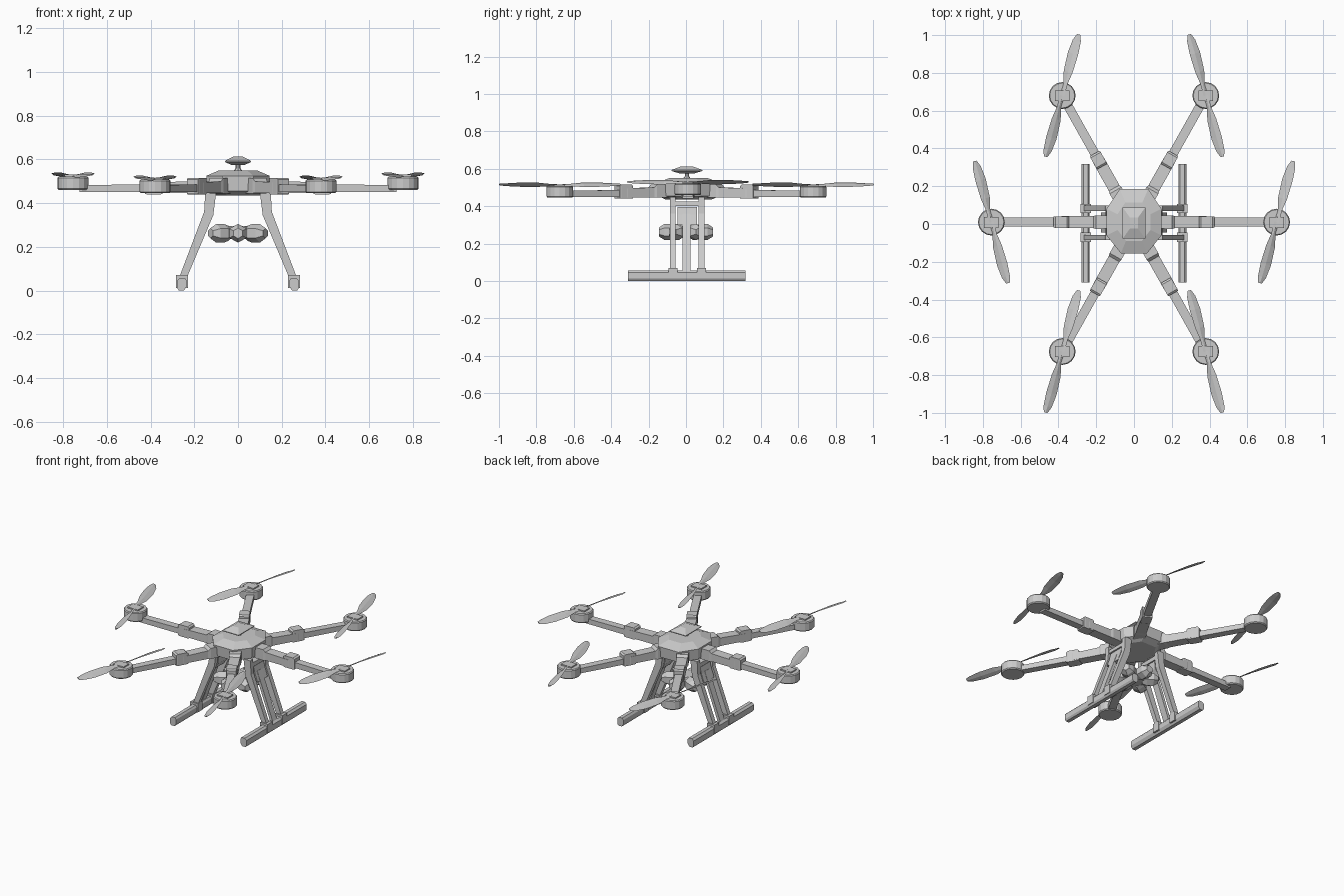
import bpy, bmesh, math
from mathutils import Vector, Matrix

if "Cube" in bpy.data.objects:
    bpy.data.objects.remove(bpy.data.objects["Cube"])


def loft(name, rings):
    """Skin equal-length rings of 3D points and cap both ends."""
    bm = bmesh.new()
    vs = [[bm.verts.new(p) for p in r] for r in rings]
    n = len(vs[0])
    for a, b in zip(vs, vs[1:]):
        for i in range(n):
            j = (i + 1) % n
            bm.faces.new((a[i], a[j], b[j], b[i]))
    bm.faces.new(vs[0])
    bm.faces.new(vs[-1])
    bmesh.ops.recalc_face_normals(bm, faces=bm.faces)
    me = bpy.data.meshes.new(name)
    bm.to_mesh(me)
    bm.free()
    ob = bpy.data.objects.new(name, me)
    bpy.context.collection.objects.link(ob)
    return ob


def box(name, x0, x1, y0, y1, z0, z1):
    return loft(name, [[(x0, y0, z), (x1, y0, z), (x1, y1, z), (x0, y1, z)] for z in (z0, z1)])


def disc(name, cx, cy, levels, sides=16):
    """Stack of circles: levels are (radius, z)."""
    return loft(name, [[(cx + r * math.cos(2 * math.pi * i / sides),
                         cy + r * math.sin(2 * math.pi * i / sides), z)
                        for i in range(sides)] for r, z in levels])


def beam(name, origin, ang, sections):
    """Rectangular beam along a heading: sections are (distance, half width, z0, z1)."""
    o, d = Vector(origin), Vector((math.cos(ang), math.sin(ang), 0))
    s, up = Vector((-d.y, d.x, 0)), Vector((0, 0, 1))
    return loft(name, [[o + d * r - s * w + up * a, o + d * r + s * w + up * a,
                        o + d * r + s * w + up * b, o + d * r - s * w + up * b]
                       for r, w, a, b in sections])


def blade(name, hub, ang, hand):
    """Twisted blade: sections are (radius, low edge, high edge, low z, high z)."""
    o, d = Vector(hub), Vector((math.cos(ang), math.sin(ang), 0))
    s = Vector((-d.y, d.x, 0)) * hand
    rings = []
    for r, lo, hi, zl, zh in ((0.0, -.012, .012, -.004, .004), (.07, -.012, .012, -.006, .008),
                              (.13, -.026, .022, -.010, .014), (.23, -.030, .026, -.008, .014),
                              (.30, -.022, .022, -.004, .010), (.335, -.008, .012, 0, .008)):
        mid = o + d * r + s * (lo + hi) / 2
        zm = (zl + zh) / 2
        rings.append([o + d * r + s * lo + Vector((0, 0, zl)), mid + Vector((0, 0, zm - .003)),
                      o + d * r + s * hi + Vector((0, 0, zh)), mid + Vector((0, 0, zm + .004))])
    return loft(name, rings)


# Central hull
plan = [(.075, .185), (.145, .08), (.145, -.06), (.07, -.155),
        (-.07, -.155), (-.145, -.06), (-.145, .08), (-.075, .185)]
loft("hull", [[(x * s, .01 + (y - .01) * s, z) for x, y in plan]
              for s, z in ((.72, .435), (.97, .455), (1, .525), (.6, .55))])

# Antenna mast and cap
disc("antenna_mast", 0, .005, [(.022, .545), (.011, .56), (.011, .59)], 8)
loft("antenna_cap", [[(sx * x, .005 + sy * y, z) for sx, sy in ((-1, -1), (1, -1), (1, 1), (-1, 1))]
                     for x, y, z in ((.03, .04, .575), (.06, .083, .588), (.06, .083, .593), (.022, .03, .613))])

# Six arms with clamps, motors and propellers
stations = [(sx * x, y) for sx in (1, -1) for x, y in ((.38, .68), (.755, .01), (.38, -.675))]
for k, (mx, my) in enumerate(stations):
    side = abs(mx) > .5
    base = (0, .01 if side else .003, 0)
    v = Vector((mx, my - base[1]))
    L, ang = v.length, math.atan2(v.y, v.x)
    beam(f"arm_root_{k}", base, ang, [(.11, .034, .445, .515), (.20, .036, .445, .515),
                                      (.215, .032, .447, .50), (.38, .032, .447, .495), (.41, .024, .452, .487)])
    beam(f"arm_tube_{k}", base, ang, [(.38, .024, .45, .487), (L - .03, .024, .45, .482)])
    beam(f"arm_clamp_{k}", base, ang, [(.345, .029, .442, .508), (.355, .031, .44, .516),
                                       (.415, .031, .44, .516), (.425, .029, .442, .508)])
    lift = .014 if side else 0
    disc(f"motor_{k}", mx, my, [(.066, .446 + lift), (.071, .452 + lift), (.071, .502 + lift), (.066, .508 + lift)])
    box(f"propeller_hub_{k}", mx - .038, mx + .038, my - .03, my + .028, .505 + lift, .516 + lift)
    # side propellers lean outward, the corner ones lean inward
    hand = math.copysign(1, mx) * (-1 if side else 1)
    lean = math.atan2(.085, .32)
    for turn in (0, math.pi):
        blade(f"propeller_blade_{k}_{int(turn > 0)}", (mx, my, .512 + lift),
              math.pi / 2 + hand * lean + turn, hand)

# Landing gear, one set per side
for sx, side in ((1, "right"), (-1, "left")):
    def strut(name, y0, y1, prof):
        loft(name, [[(sx * x, y, z) for x, z in prof] for y in (y0, y1)])
    long_leg = [(.10, .45), (.15, .45), (.155, .36), (.275, .045), (.24, .045), (.113, .345)]
    strut(f"{side}_front_leg", -.085, -.057, long_leg)
    strut(f"{side}_rear_leg", .068, .098, long_leg)
    strut(f"{side}_middle_leg", -.02, .025, [(.135, .36), (.155, .36), (.27, .05), (.25, .05)])
    strut(f"{side}_leg_plate", -.045, .06, [(.11, .395), (.145, .395), (.155, .355), (.175, .30), (.148, .30), (.115, .345)])
    strut(f"{side}_leg_crossbar", -.085, .098, [(.105, .425), (.147, .425), (.15, .40), (.108, .40)])
    # Chamfered skid
    c = .257
    sec = [(-.022, .018), (-.01, .0), (.014, .0), (.022, .012), (.022, .045), (.010, .057), (-.014, .057), (-.022, .045)]
    strut(f"{side}_skid", -.31, .318, [(c + x, z) for x, z in sec])
    for y, n in ((-.07, "front"), (.083, "rear")):
        box(f"{side}_{n}_skid_clamp", *sorted((sx * .228, sx * .283)), y - .024, y + .024, .012, .07)

# Ring of outward facing camera pods around a core
disc("camera_core", 0, 0, [(.06, .235), (.075, .25), (.075, .28), (.06, .295)], 6)
for k in range(6):
    a = math.radians(30 + 60 * k)
    d = Vector((math.cos(a), math.sin(a), 0))
    s = Vector((-d.y, d.x, 0))
    rings = []
    for r, w in ((.05, .036), (.075, .045), (.115, .045), (.145, .025)):
        rings.append([d * r + s * w * math.cos(t) + Vector((0, 0, .262 + w * .95 * math.sin(t)))
                      for t in (math.pi / 6 + i * math.pi / 3 for i in range(6))])
    loft(f"camera_pod_{k}", rings)
